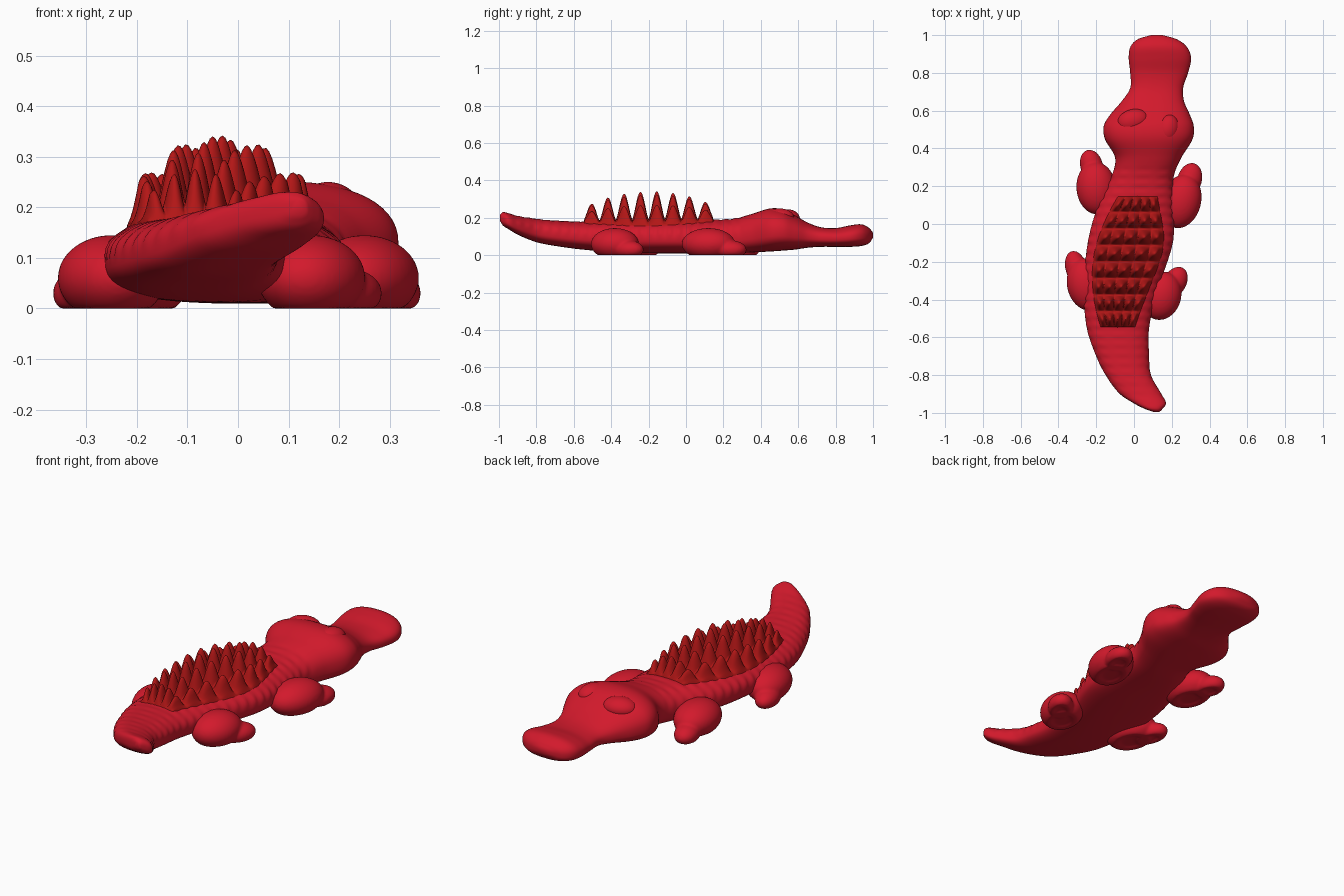
import bpy, bmesh, math
from mathutils import Matrix, Vector

if "Cube" in bpy.data.objects:
    bpy.data.objects.remove(bpy.data.objects["Cube"])


def material(name, rgb):
    m = bpy.data.materials.new(name)
    m.diffuse_color = (*rgb, 1)
    m.use_nodes = True
    m.node_tree.nodes["Principled BSDF"].inputs["Base Color"].default_value = m.diffuse_color
    return m


RED = material("red", (0.65, 0.01, 0.025))
DARK = material("dark_red", (0.45, 0.008, 0.008))


def finish(name, bm, mat):
    bmesh.ops.recalc_face_normals(bm, faces=bm.faces)
    me = bpy.data.meshes.new(name)
    bm.to_mesh(me)
    bm.free()
    me.materials.append(mat)
    for p in me.polygons:
        p.use_smooth = True
    ob = bpy.data.objects.new(name, me)
    bpy.context.collection.objects.link(ob)
    return ob


# Body stations from tail tip to snout: y, centre x, half width, bottom, top
ST = [(-.995, .12, .015, .185, .215), (-.98, .105, .045, .16, .23),
      (-.95, .085, .085, .14, .225), (-.9, .035, .11, .11, .21),
      (-.8, -.03, .12, .07, .195), (-.7, -.06, .14, .05, .185),
      (-.55, -.085, .165, .03, .18), (-.35, -.07, .195, .015, .185),
      (-.1, -.02, .225, .01, .19), (.1, .01, .2, .01, .19),
      (.25, .045, .165, .01, .195), (.35, .075, .175, .015, .22),
      (.45, .078, .232, .02, .25), (.52, .078, .238, .025, .245),
      (.58, .085, .21, .03, .215), (.65, .1, .165, .04, .175),
      (.72, .12, .14, .045, .15), (.8, .133, .153, .045, .145),
      (.88, .137, .165, .045, .16), (.94, .13, .148, .05, .165),
      (.98, .123, .1, .065, .145), (1.0, .12, .03, .095, .12)]


def slope(i, k):
    a, b = ST[max(i - 1, 0)], ST[min(i + 1, len(ST) - 1)]
    return (b[k] - a[k]) / (b[0] - a[0])


def station(y):
    """Smoothly interpolated centre x, half width, bottom and top at y."""
    i = 0
    while i < len(ST) - 2 and y > ST[i + 1][0]:
        i += 1
    a, b = ST[i], ST[i + 1]
    h = b[0] - a[0]
    t = (y - a[0]) / h
    return [(2*t**3 - 3*t**2 + 1) * a[k] + (t**3 - 2*t**2 + t) * h * slope(i, k)
            + (3*t**2 - 2*t**3) * b[k] + (t**3 - t**2) * h * slope(i + 1, k)
            for k in range(1, 5)]


def spow(v, e):
    return math.copysign(abs(v) ** e, v)


# Body with tail, head and snout, lofted through the stations
bm = bmesh.new()
N, rings = 56, []
ys = []
for a, b in zip(ST, ST[1:]):
    n = max(3, int((b[0] - a[0]) / .01))
    ys += [a[0] + (b[0] - a[0]) * j / n for j in range(n)]
ys.append(1.0)
for y in ys:
    xc, hw, zb, zt = station(y)
    zm = zb + .45 * (zt - zb)
    ring = []
    for j in range(N):
        t = 2 * math.pi * j / N
        c, s = math.cos(t), math.sin(t)
        # faint scale ridges on the back and tail
        r = 1
        if s > 0 and -.93 < y < .3:
            r += .018 * math.sin(y * 2 * math.pi / .05) * abs(math.sin(5 * t))
        z = zm + (zt - zm) * spow(s, .85) * r if s >= 0 else zm + (zm - zb) * spow(s, .7)
        ring.append(bm.verts.new((xc + hw * spow(c, .85) * r, y, z)))
    rings.append(ring)
for p, q in zip(rings, rings[1:]):
    for j in range(N):
        bm.faces.new((p[j], p[(j + 1) % N], q[(j + 1) % N], q[j]))
bm.faces.new(rings[0])
bm.faces.new(rings[-1])
finish("body", bm, RED)


# Patch of back spikes: a height field of 8 rows by 5 columns
bm = bmesh.new()
ROWS, COLS, D = 8, 5, 12
grid = []
for i in range(ROWS * D + 1):
    s = i / (ROWS * D)
    y = -.55 + .70 * s
    xc, hw, zb, zt = station(y)
    zm = zb + .45 * (zt - zb)
    env = math.sin(math.pi * (.08 + .84 * s))
    width = hw * (.47 + .36 * env)
    line = []
    for j in range(COLS * D + 1):
        v = 2 * j / (COLS * D) - 1
        c = (abs(v) * width / hw) ** (1 / .85)
        z = zm + (zt - zm) * math.sqrt(1 - c * c) ** .85
        fy = abs(math.sin(math.pi * ROWS * s)) ** 1.4
        fx = abs(math.sin(math.pi * COLS * j / (COLS * D))) ** 1.1
        z += .15 * env ** .55 * (1 - .62 * v * v) * fy * (.2 + .8 * fx) * min(1, 6 * (1 - abs(v)))
        edge = i in (0, ROWS * D) or j in (0, COLS * D)
        line.append(bm.verts.new((xc + v * width, y, z + (-.012 if edge else .004))))
    grid.append(line)
for p, q in zip(grid, grid[1:]):
    for j in range(COLS * D):
        bm.faces.new((p[j], p[j + 1], q[j + 1], q[j]))
finish("back_spikes", bm, DARK)


def ellipsoid(bm, loc, rad, turn=0):
    m = (Matrix.Translation(Vector(loc)) @ Matrix.Rotation(math.radians(turn), 4, 'Z')
         @ Matrix.Diagonal((*rad, 1)))
    bmesh.ops.create_uvsphere(bm, u_segments=40, v_segments=24, radius=1, matrix=m)


# Eyes bulging from the top of the head
for name, loc, rad, turn in (("left_eye", (-.005, .545, .195), (.085, .062, .05), 15),
                             ("right_eye", (.178, .5, .2), (.06, .08, .05), -15)):
    bm = bmesh.new()
    ellipsoid(bm, loc, rad, turn)
    finish(name, bm, RED)


# Legs: rounded thigh blended into a flat foot, levelled at the ground
LEGS = {
    "front_left_leg": ((-.2, .19), (.105, .14), 5, (-.225, .31), (.06, .085), 15),
    "front_right_leg": ((.25, .12), (.105, .145), -15, (.295, .235), (.065, .09), -15),
    "back_left_leg": ((-.25, -.32), (.105, .14), 12, (-.305, -.235), (.058, .095), 15),
    "back_right_leg": ((.145, -.38), (.105, .13), -15, (.215, -.31), (.062, .09), -30),
}
for name, (t, tr, ta, f, fr, fa) in LEGS.items():
    bm = bmesh.new()
    ellipsoid(bm, (*t, .06), (*tr, .085), ta)
    ellipsoid(bm, (*f, .03), (*fr, .05), fa)
    for v in bm.verts:
        v.co.z = max(v.co.z, 0.0 + .006 * (v.co.z < -.015))
    ob = finish(name, bm, RED)
    rm = ob.modifiers.new("blend", 'REMESH')
    rm.mode = 'VOXEL'
    rm.voxel_size = .007
    rm.use_smooth_shade = True
    sm = ob.modifiers.new("soften", 'SMOOTH')
    sm.factor = .5
    sm.iterations = 6
